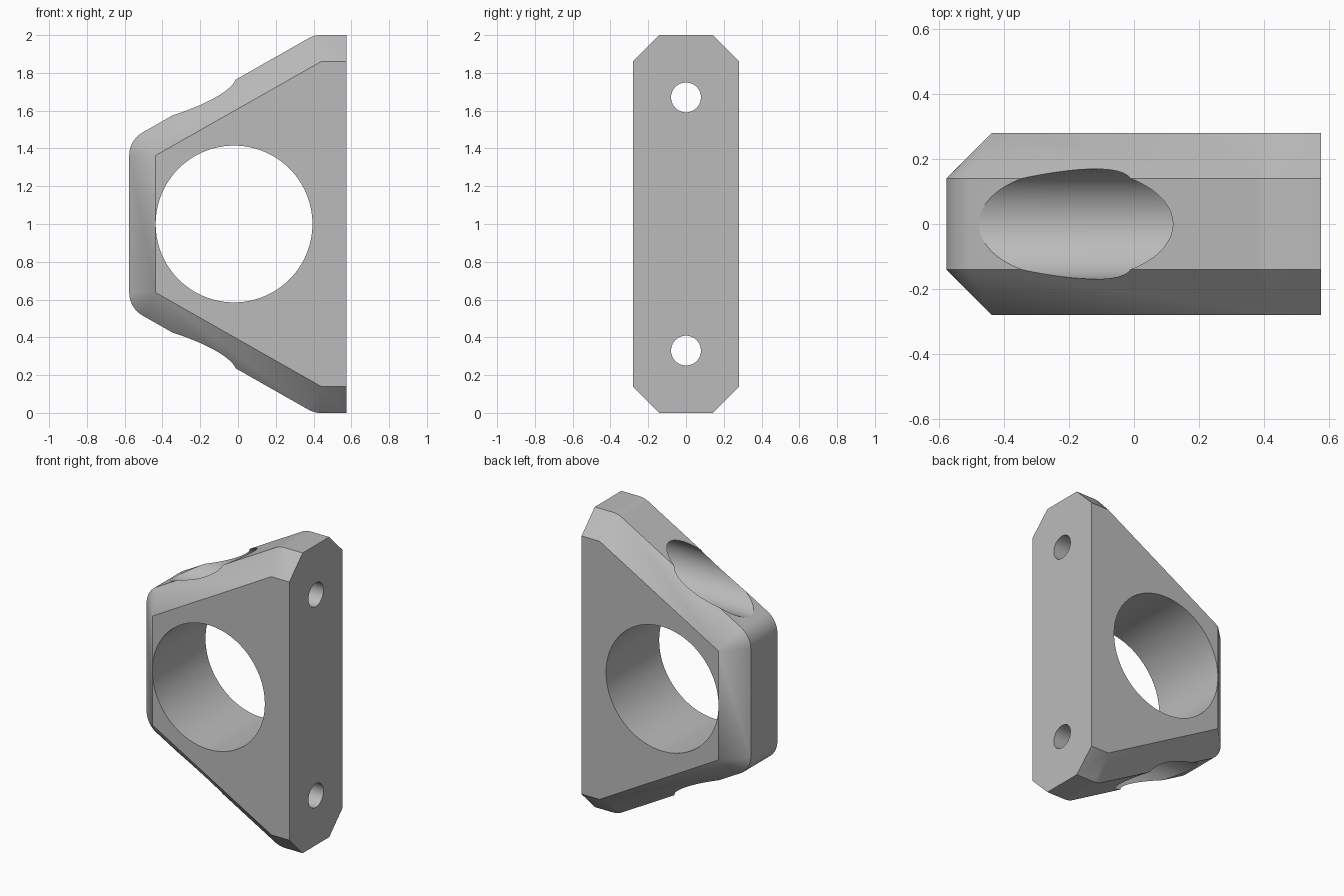
import bpy, bmesh
from math import atan2, cos, sin, pi, radians
from mathutils import Vector

if "Cube" in bpy.data.objects:
    bpy.data.objects.remove(bpy.data.objects["Cube"])

HALF_Y, CHAMFER, BACK_X = 0.28, 0.14, 0.575
NOSE = Vector((-0.436, 1.363))      # inset corner beside the narrow end
TIP = Vector((0.442, 1.861))        # inset corner beside the mounting face

grey = bpy.data.materials.new("plain_grey")
grey.use_nodes = True
grey.diffuse_color = (0.5, 0.5, 0.5, 1)
grey.node_tree.nodes["Principled BSDF"].inputs["Base Color"].default_value = (0.5, 0.5, 0.5, 1)


def arc(centre, start, end, steps=12):
    """Points on a rounded corner around an inset corner."""
    angles = [start + (end - start) * i / steps for i in range(steps + 1)]
    return [centre + CHAMFER * Vector((cos(a), sin(a))) for a in angles]


def cutter(name, radius, start, end):
    """Cylinder between two points, used to bore the bracket."""
    axis = Vector(end) - Vector(start)
    bpy.ops.mesh.primitive_cylinder_add(
        vertices=96, radius=radius, depth=axis.length,
        location=(Vector(start) + Vector(end)) / 2,
        rotation=axis.to_track_quat("Z", "Y").to_euler())
    obj = bpy.context.object
    obj.name = name
    obj.hide_render = True
    obj.data.materials.append(grey)
    return obj


# Bracket body: inset side outline and rounded outer rim, mirrored top to bottom
edge = TIP - NOSE
slope_normal = atan2(edge.y, edge.x) + pi / 2
rim = arc(NOSE, pi, slope_normal) + arc(TIP, slope_normal, pi / 2)
rim.append(Vector((BACK_X, TIP.y + CHAMFER)))
side = [NOSE, TIP, Vector((BACK_X, TIP.y))]

bm = bmesh.new()
for outline, y in ((rim, HALF_Y - CHAMFER), (side, HALF_Y)):
    for p in outline:
        for z in (p.y, 2 - p.y):
            for sy in (y, -y):
                bm.verts.new((p.x, sy, z))
bmesh.ops.convex_hull(bm, input=bm.verts)
bmesh.ops.dissolve_limit(bm, angle_limit=radians(0.3), verts=bm.verts, edges=bm.edges)
bmesh.ops.recalc_face_normals(bm, faces=bm.faces)
mesh = bpy.data.meshes.new("bracket_body")
bm.to_mesh(mesh)
bm.free()
mesh.materials.append(grey)
body = bpy.data.objects.new("bracket_body", mesh)
bpy.context.collection.objects.link(body)

# Large central bore, and a screw hole with a head pocket in each slope
cutters = [cutter("central_bore", 0.415, (-0.021, -1, 1), (-0.021, 1, 1))]
for label, z in (("upper", 1.67), ("lower", 0.33)):
    cutters.append(cutter(label + "_screw_hole", 0.079, (-1, 0, z), (1, 0, z)))
    cutters.append(cutter(label + "_head_pocket", 0.169, (-1, 0, z), (0.3, 0, z)))

bpy.ops.object.select_all(action="DESELECT")
body.select_set(True)
bpy.context.view_layer.objects.active = body
for c in cutters:
    mod = body.modifiers.new(c.name, "BOOLEAN")
    mod.operation = "DIFFERENCE"
    mod.solver = "EXACT"
    mod.object = c
    bpy.ops.object.modifier_apply(modifier=mod.name)
    bpy.data.objects.remove(c)

bpy.ops.object.shade_smooth_by_angle(angle=radians(25))
